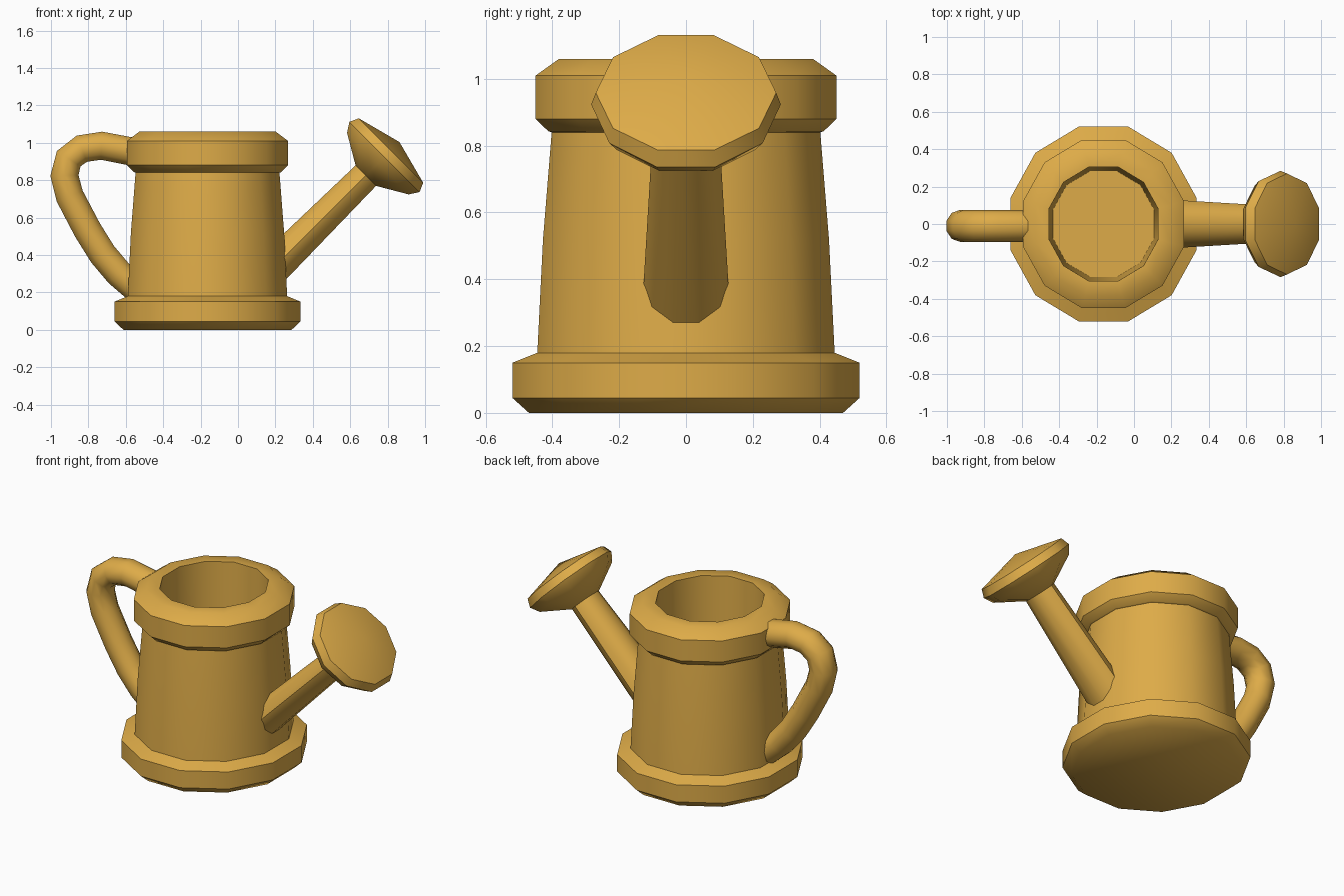
import bpy, bmesh, math
from mathutils import Vector

if "Cube" in bpy.data.objects:
    bpy.data.objects.remove(bpy.data.objects["Cube"])

gold = bpy.data.materials.new("golden yellow")
gold.diffuse_color = (0.73, 0.41, 0.065, 1)
gold.use_nodes = True
gold.node_tree.nodes["Principled BSDF"].inputs["Base Color"].default_value = gold.diffuse_color
R2 = math.sqrt(2)


def loft(name, rings, angle=44):
    """Skin a list of vertex rings; a one-point ring makes a tip, other ends are capped."""
    bm = bmesh.new()
    vr = [[bm.verts.new(p) for p in ring] for ring in rings]
    for a, b in zip(vr, vr[1:]):
        n = len(a)
        for i in range(n):
            j = (i + 1) % n
            if len(b) == 1:
                bm.faces.new((a[i], a[j], b[0]))
            else:
                bm.faces.new((a[i], a[j], b[j], b[i]))
    for ring in (vr[0], vr[-1]):
        if len(ring) > 2:
            bm.faces.new(ring)
    bmesh.ops.recalc_face_normals(bm, faces=bm.faces)
    me = bpy.data.meshes.new(name)
    bm.to_mesh(me)
    bm.free()
    me.materials.append(gold)
    ob = bpy.data.objects.new(name, me)
    bpy.context.collection.objects.link(ob)
    bpy.ops.object.select_all(action='DESELECT')
    ob.select_set(True)
    bpy.context.view_layer.objects.active = ob
    bpy.ops.object.shade_smooth_by_angle(angle=math.radians(angle))
    return ob


def turns(n):
    return [2 * math.pi * (k + 0.5) / n for k in range(n)]


# Can body: base flange, tapered wall, thick rim and the hollow inside (half-width, z)
profile = [(0.47, 0), (0.52, 0.045), (0.52, 0.15), (0.445, 0.18), (0.428, 0.52),
           (0.402, 0.84), (0.412, 0.843), (0.45, 0.88), (0.45, 1.01), (0.38, 1.06),
           (0.305, 1.06), (0.283, 0.2)]
rings = []
for w, z in profile:
    r = w / math.cos(math.radians(15))
    rings.append([(-0.163 + 0.957 * r * math.cos(a), r * math.sin(a), z) for a in turns(12)])
loft("can_body", rings)


# Spout frame: t runs along the 45 degree axis, s across it
def tilt(t, s, y):
    return ((t - s) / R2, y, (t + s) / R2)


S0 = 0.0995

# Spout tube, its lower end cut upright inside the can wall
low = []
for a in turns(10):
    s = S0 + 0.097 * math.cos(a)
    low.append(tilt(0.21 * R2 + s, s, 0.129 * math.sin(a)))
top = [tilt(1.08, S0 + 0.081 * math.cos(a), 0.1 * math.sin(a)) for a in turns(10)]
loft("spout", [low, top])

# Sprinkler head: flared cone with rolled lip and a shallow pointed face
head = [(1.066, 0.0815, 0.1), (1.157, 0.245, 0.255), (1.207, 0.279, 0.284), (1.256, 0.256, 0.27)]
rings = [[tilt(t, S0 + rs * math.cos(a), ry * math.sin(a)) for a in turns(10)]
         for t, rs, ry in head]
rings.append([tilt(1.32, S0, 0)])
loft("sprinkler_head", rings)

# Handle: tube swept along a path in the x-z plane
path = [Vector((x, -0.01, z)) for x, z in [
    (-0.52, 0.945), (-0.59, 0.957), (-0.73, 0.984), (-0.835, 0.968), (-0.905, 0.915),
    (-0.928, 0.825), (-0.9, 0.715), (-0.805, 0.534), (-0.724, 0.404), (-0.638, 0.302),
    (-0.53, 0.21)]]
rings = []
for i, p in enumerate(path):
    d = (path[min(i + 1, len(path) - 1)] - path[max(i - 1, 0)]).normalized()
    u = Vector((-d.z, 0, d.x))
    rings.append([p + u * 0.079 * math.cos(a) + Vector((0, 0.086 * math.sin(a), 0))
                  for a in turns(10)])
loft("handle", rings, 50)
